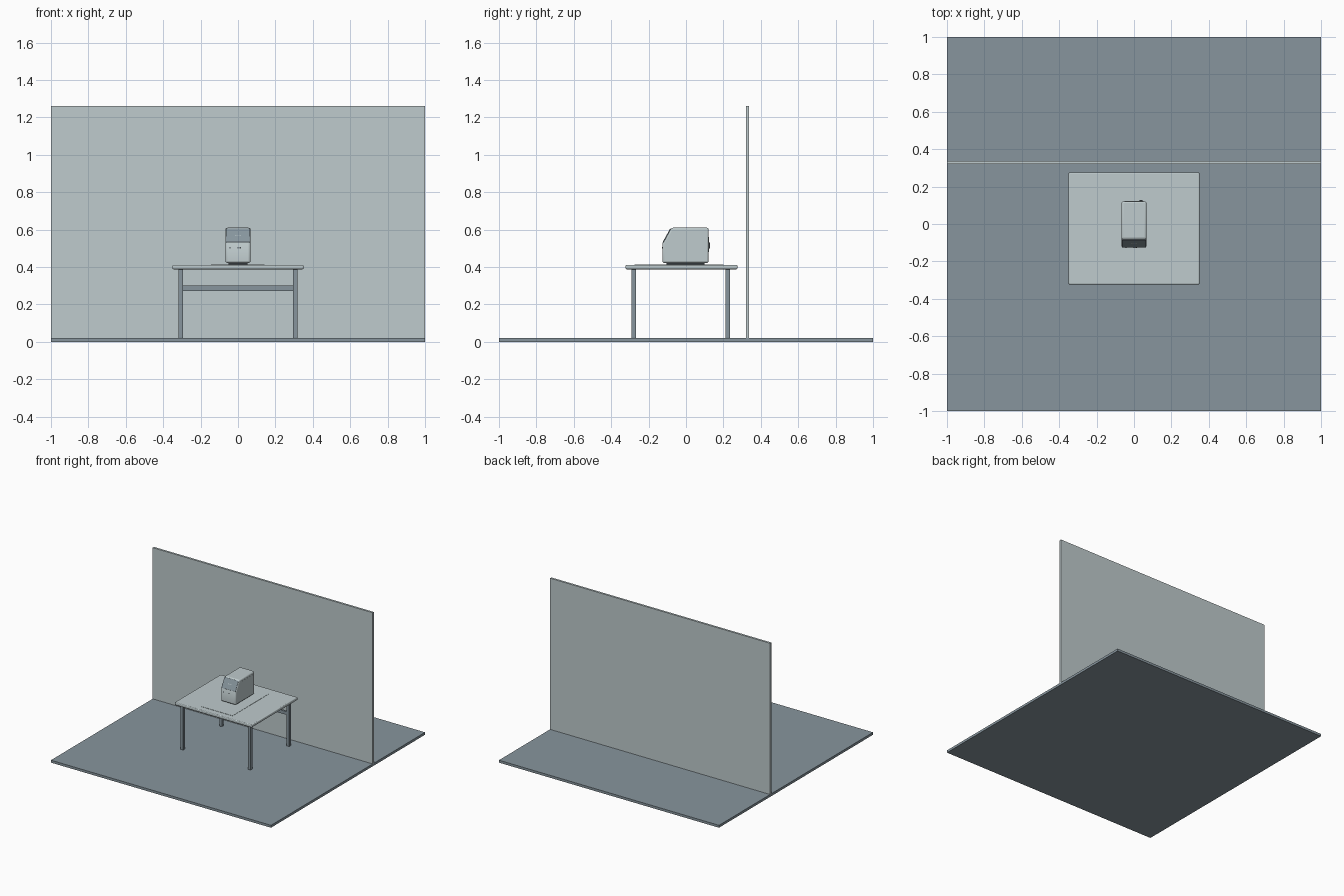
import bpy, bmesh, math

if "Cube" in bpy.data.objects:
    bpy.data.objects.remove(bpy.data.objects["Cube"], do_unlink=True)


def make_material(name, hex_code):
    srgb = [int(hex_code[i:i + 2], 16) / 255 for i in (0, 2, 4)]
    color = [c / 12.92 if c <= 0.04045 else ((c + 0.055) / 1.055) ** 2.4 for c in srgb]
    mat = bpy.data.materials.new(name)
    mat.use_nodes = True
    mat.diffuse_color = (*color, 1)
    for node in mat.node_tree.nodes:
        if node.type == "BSDF_PRINCIPLED":
            node.inputs["Base Color"].default_value = (*color, 1)
    return mat


pale_grey = make_material("pale grey", "bfcbcd")
slate_grey = make_material("slate grey", "87959d")
dark_grey = make_material("dark grey", "42484c")


def finish(name, bm, mat, bevel=0):
    """Turn a bmesh into a named object with an optional rounded edge."""
    bmesh.ops.recalc_face_normals(bm, faces=bm.faces[:])
    mesh = bpy.data.meshes.new(name)
    bm.to_mesh(mesh)
    bm.free()
    mesh.materials.append(mat)
    obj = bpy.data.objects.new(name, mesh)
    bpy.context.collection.objects.link(obj)
    if bevel:
        mod = obj.modifiers.new("rounded edges", "BEVEL")
        mod.width, mod.segments = bevel, 3
        bpy.ops.object.select_all(action="DESELECT")
        obj.select_set(True)
        bpy.context.view_layer.objects.active = obj
        bpy.ops.object.shade_smooth_by_angle(angle=math.radians(35))
    return obj


def box(name, x, y, z, mat, bevel=0):
    """Box spanning the given (low, high) ranges."""
    bm = bmesh.new()
    bmesh.ops.create_cube(bm, size=1)
    for v in bm.verts:
        v.co = [r[0] if c < 0 else r[1] for c, r in zip(v.co, (x, y, z))]
    return finish(name, bm, mat, bevel)


def prism(name, profile, half_width, mat, bevel=0):
    """Side profile in (y, z), extruded across x."""
    bm = bmesh.new()
    face = bm.faces.new([bm.verts.new((-half_width, y, z)) for y, z in profile])
    ext = bmesh.ops.extrude_face_region(bm, geom=[face])
    for v in ext["geom"]:
        if isinstance(v, bmesh.types.BMVert):
            v.co.x = half_width
    return finish(name, bm, mat, bevel)


# Room
box("floor", (-1, 1), (-1, 1), (0, 0.02), slate_grey)
box("back_wall", (-1, 1), (0.32, 0.337), (0.02, 1.262), pale_grey)

# Table
box("table_top", (-0.35, 0.35), (-0.323, 0.275), (0.388, 0.412), pale_grey, 0.006)
for side, x in (("right", -0.306), ("left", 0.306)):
    for end, y in (("front", -0.279), ("back", 0.223)):
        box(f"{end}_{side}_leg", (x - 0.012, x + 0.012), (y - 0.012, y + 0.012),
            (0.02, 0.39), slate_grey, 0.002)
box("back_rail", (-0.295, 0.295), (0.215, 0.231), (0.273, 0.3), slate_grey)
box("table_mat", (-0.145, 0.143), (-0.275, 0.2), (0.411, 0.414), pale_grey)

# Machine housing with a sloping upper front
box("machine_base", (-0.052, 0.052), (-0.105, 0.1), (0.412, 0.426), dark_grey, 0.003)
prism("machine_body", [(-0.126, 0.422), (-0.126, 0.525), (-0.079, 0.61),
                       (0.121, 0.61), (0.121, 0.422)], 0.067, pale_grey, 0.01)

# Sloping display, with a small readout built in the same plane
panel_angle = -math.atan2(0.047, 0.085)


def slope_plate(name, width, height, rise, depth, mat, bevel=0, x=0):
    obj = box(name, (x - width / 2, x + width / 2), (-depth, 0.002),
              (rise - height / 2, rise + height / 2), mat, bevel)
    obj.location = (0, -0.1025, 0.5675)
    obj.rotation_euler.x = panel_angle
    return obj


slope_plate("display_panel", 0.128, 0.084, 0, 0.003, slate_grey, 0.002)
for i, x in enumerate((-0.012, 0, 0.012)):
    slope_plate(f"readout_mark_{i + 1}", 0.007, 0.004, 0, 0.0036, pale_grey, x=x)

# Front buttons
for i, x in enumerate((-0.042, 0, 0.012)):
    box(f"front_button_{i + 1}", (x - 0.003, x + 0.003), (-0.1275, -0.125),
        (0.5, 0.506), dark_grey)

# Side covers and rear socket
for side, s in (("right", -1), ("left", 1)):
    box(f"{side}_side_cover", sorted((s * 0.066, s * 0.068)), (-0.055, 0.105),
        (0.45, 0.592), pale_grey)
box("rear_panel", (-0.05, 0.05), (0.12, 0.1225), (0.48, 0.56), pale_grey)
box("rear_socket", (0.03, 0.046), (0.12, 0.127), (0.5, 0.53), dark_grey)
